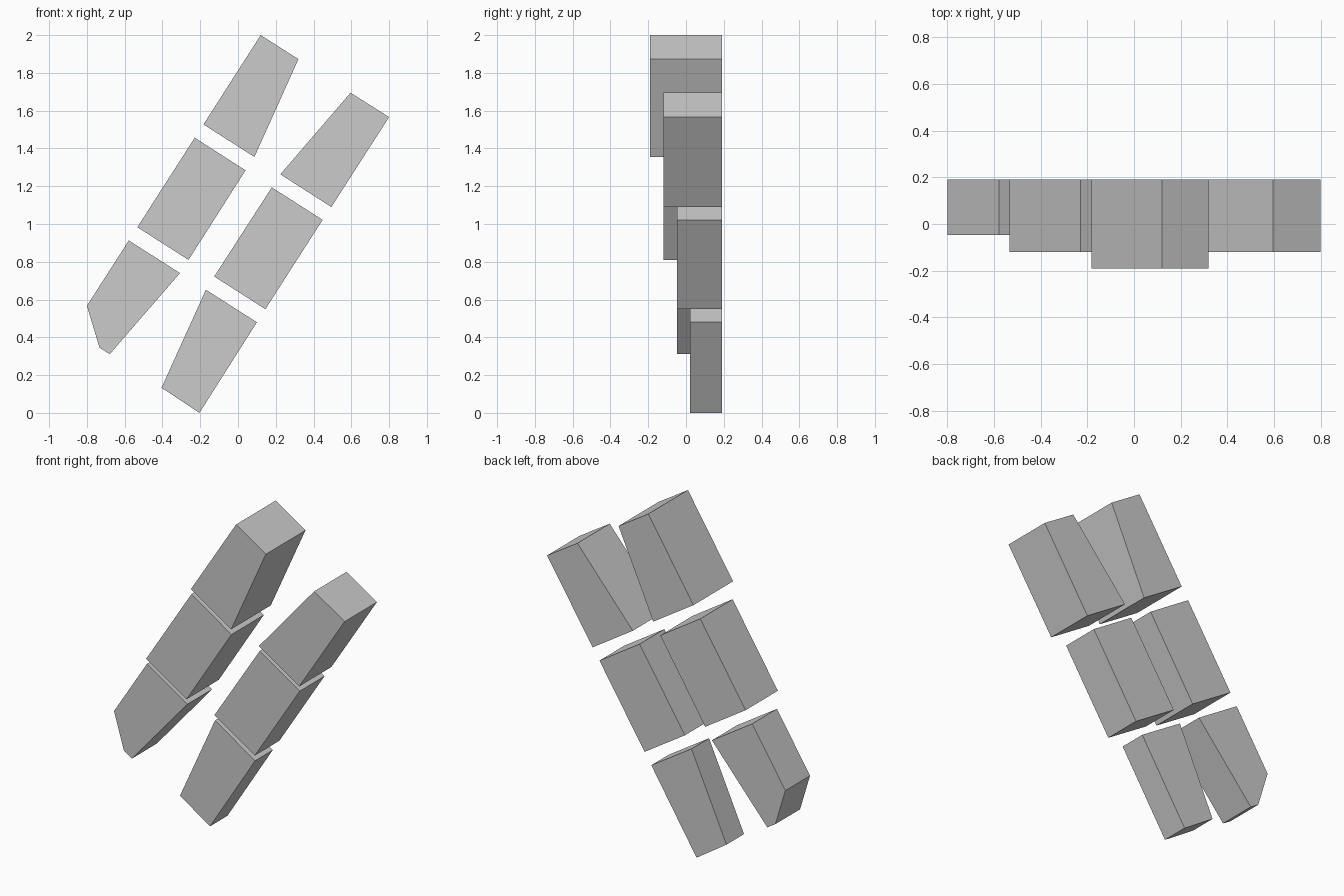
import bpy, bmesh

if "Cube" in bpy.data.objects:
    bpy.data.objects.remove(bpy.data.objects["Cube"])

grey = bpy.data.materials.new("plain grey")
grey.diffuse_color = (0.6, 0.6, 0.6, 1)
grey.use_nodes = True
grey.node_tree.nodes["Principled BSDF"].inputs["Base Color"].default_value = grey.diffuse_color

BACK = 0.19  # all blocks share one flat back plane


def block(name, front, outline):
    """Extrude a front (x, z) outline from the y of its front face to the back plane."""
    bm = bmesh.new()
    face = bm.faces.new([bm.verts.new((x, front, z)) for x, z in outline])
    ext = bmesh.ops.extrude_face_region(bm, geom=[face], use_keep_orig=True)
    verts = [g for g in ext["geom"] if isinstance(g, bmesh.types.BMVert)]
    bmesh.ops.translate(bm, verts=verts, vec=(0, BACK - front, 0))
    bmesh.ops.recalc_face_normals(bm, faces=bm.faces)
    mesh = bpy.data.meshes.new(name)
    bm.to_mesh(mesh)
    bm.free()
    mesh.materials.append(grey)
    obj = bpy.data.objects.new(name, mesh)
    bpy.context.collection.objects.link(obj)


# Left column, stepping back towards the bottom
block("left_top_block", -0.19,
      [(0.12, 2.0), (0.32, 1.873), (0.087, 1.355), (-0.183, 1.527)])
block("left_middle_block", -0.12,
      [(-0.229, 1.457), (0.04, 1.284), (-0.262, 0.81), (-0.533, 0.983)])
block("left_bottom_block", -0.047,
      [(-0.578, 0.913), (-0.307, 0.74), (-0.679, 0.311), (-0.733, 0.345), (-0.8, 0.567)])

# Right column, one step thinner
block("right_top_block", -0.12,
      [(0.596, 1.695), (0.8, 1.566), (0.494, 1.09), (0.224, 1.263)])
block("right_middle_block", -0.047,
      [(0.179, 1.194), (0.448, 1.022), (0.145, 0.549), (-0.126, 0.722)])
block("right_bottom_block", 0.022,
      [(-0.17, 0.652), (0.1, 0.48), (-0.204, 0.0), (-0.405, 0.133)])
